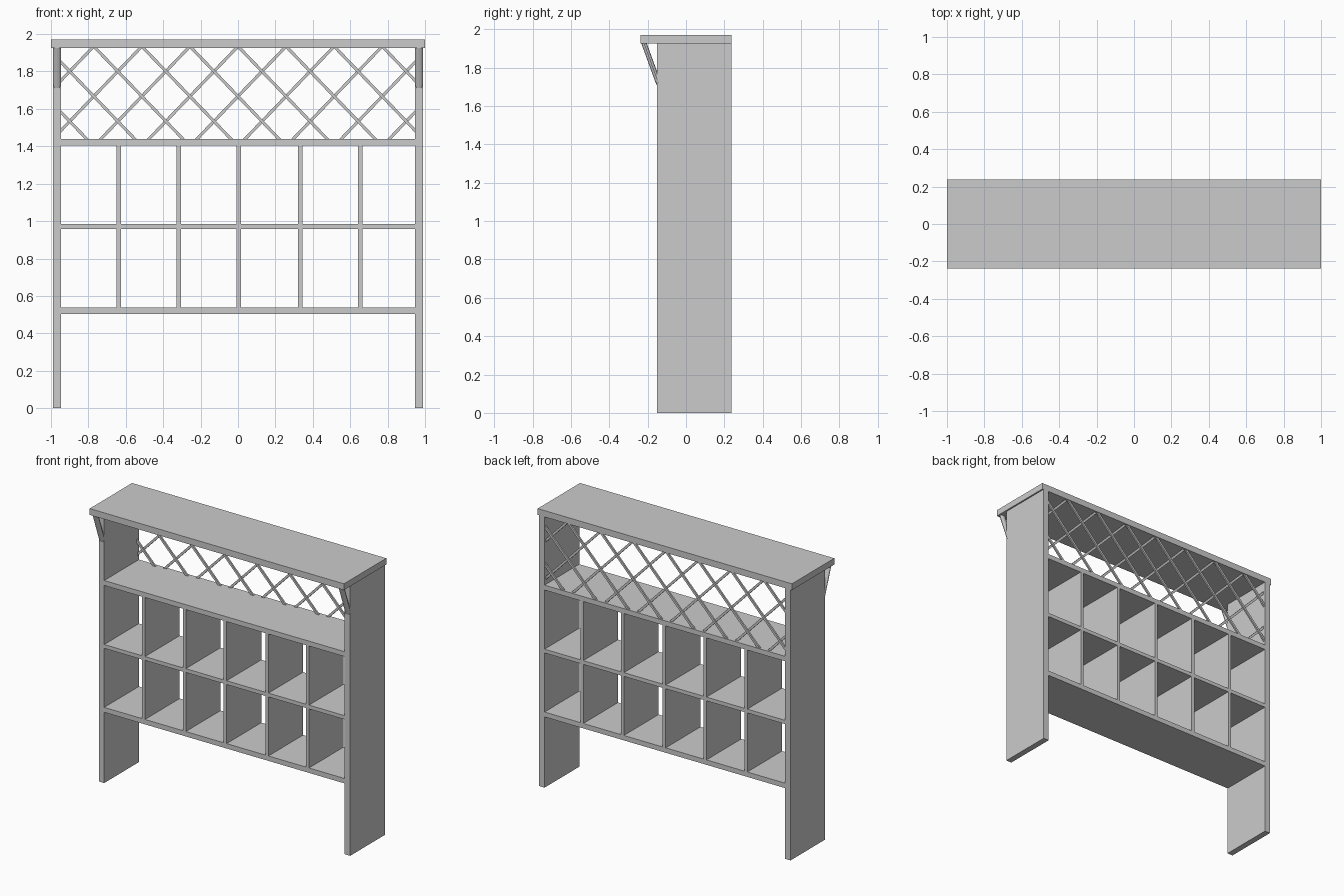
import bpy, math
from mathutils import Vector, Matrix

if "Cube" in bpy.data.objects:
    bpy.data.objects.remove(bpy.data.objects["Cube"])


def box(name, x0, x1, y0, y1, z0, z1):
    bpy.ops.mesh.primitive_cube_add(size=1)
    o = bpy.context.object
    o.name = name
    o.data.transform(Matrix.Diagonal((x1 - x0, y1 - y0, z1 - z0, 1)))
    o.location = ((x0 + x1) / 2, (y0 + y1) / 2, (z0 + z1) / 2)
    return o


FRONT, BACK = -0.152, 0.238
INNER, OUTER = 0.946, 0.989

# Top board
box("top_board", -1, 1, -0.238, BACK, 1.925, 1.97)

# Side panels and angled front braces
for s, side in ((-1, "left"), (1, "right")):
    xs = sorted((s * INNER, s * OUTER))
    box(side + "_panel", *xs, FRONT, BACK, 0, 1.925)
    a, b = Vector((s * 0.968, -0.222, 1.935)), Vector((s * 0.968, -0.142, 1.715))
    bpy.ops.mesh.primitive_cylinder_add(vertices=12, radius=1, depth=1)
    brace = bpy.context.object
    brace.name = side + "_brace"
    brace.data.transform(Matrix.Diagonal((0.0215, 0.0135, (b - a).length, 1)))
    brace.location = (a + b) / 2
    brace.rotation_euler.x = math.atan2(-(a - b).y, (a - b).z)

# Shelves
for name, z0, z1 in (("bottom", 0.503, 0.538), ("middle", 0.958, 0.985), ("upper", 1.405, 1.44)):
    box(name + "_shelf", -INNER, INNER, FRONT, BACK, z0, z1)

# Upright dividers between the shelves
for x in (-0.637, -0.316, 0.005, 0.334, 0.653):
    box("lower_divider", x - 0.012, x + 0.012, FRONT, BACK, 0.538, 0.958)
    box("upper_divider", x - 0.012, x + 0.012, FRONT, BACK, 0.985, 1.405)

# Diagonal lattice at the back, each slat clipped to the opening
STEP, SLOPE, MID = 0.257, 1.04, 1.667
LEFT, LOW, HIGH = INNER + 0.008, 1.43, 1.935
for s in (-1, 1):
    for k in range(-5, 6):
        ends = sorted(k * STEP + s * (z - MID) / SLOPE for z in (LOW, HIGH))
        x0, x1 = max(ends[0], -LEFT), min(ends[1], LEFT)
        if x1 - x0 < 0.03:
            continue
        z0, z1 = (MID + s * SLOPE * (x - k * STEP) for x in (x0, x1))
        slat = box("lattice_slat", 0, math.hypot(x1 - x0, z1 - z0), 0, 0.012, 0, 0.016)
        slat.location = ((x0 + x1) / 2, 0.222 + s * 0.005, (z0 + z1) / 2)
        slat.rotation_euler.y = -math.atan2(z1 - z0, x1 - x0)
